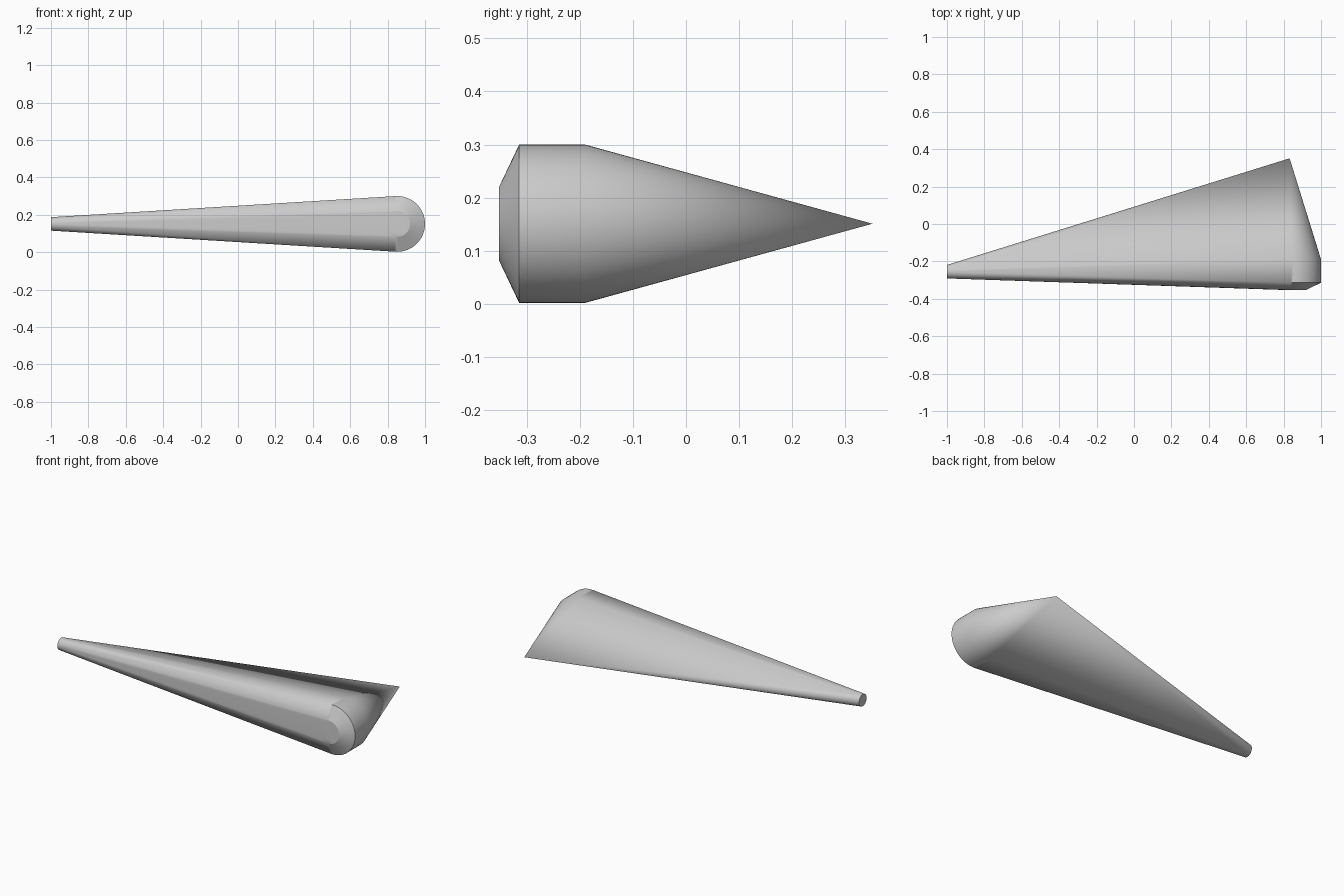
import bpy
import bmesh
import math

cube = bpy.data.objects.get("Cube")
if cube:
    bpy.data.objects.remove(cube, do_unlink=True)

MID_Z = 0.151
HEAD_X = 0.851

mat = bpy.data.materials.new("plain grey")
mat.use_nodes = True
grey = (0.6, 0.6, 0.6, 1)
mat.diffuse_color = grey
mat.node_tree.nodes["Principled BSDF"].inputs["Base Color"].default_value = grey

bm = bmesh.new()


def ring(center, radius, axis, count=64):
    """Circle of points around the x or y axis."""
    cx, cy, cz = center
    for i in range(count):
        a = 2 * math.pi * i / count
        u, v = radius * math.cos(a), radius * math.sin(a)
        offset = (0, u) if axis == "x" else (u, 0)
        bm.verts.new((cx + offset[0], cy + offset[1], cz + v))


# Narrow round end
ring((-1, -0.255, MID_Z), 0.036, "x")

# Broad round end: chamfered front, straight rim
for y, radius in ((-0.352, 0.069), (-0.314, 0.149), (-0.19, 0.149)):
    ring((HEAD_X, y, MID_Z), radius, "y")

# Pointed rear tip
bm.verts.new((0.832, 0.351, MID_Z))

# Skin stretched tightly over the ends
hull = bmesh.ops.convex_hull(bm, input=bm.verts)
loose = {g for g in hull["geom_interior"] + hull["geom_unused"]
         if isinstance(g, bmesh.types.BMVert)}
bmesh.ops.delete(bm, geom=list(loose), context="VERTS")
bmesh.ops.dissolve_limit(bm, angle_limit=math.radians(0.3),
                         verts=bm.verts, edges=bm.edges)
bmesh.ops.recalc_face_normals(bm, faces=bm.faces)

mesh = bpy.data.meshes.new("tapered_wedge")
bm.to_mesh(mesh)
bm.free()
mesh.materials.append(mat)
wedge = bpy.data.objects.new("tapered_wedge", mesh)
bpy.context.collection.objects.link(wedge)

bpy.ops.object.select_all(action="DESELECT")
wedge.select_set(True)
bpy.context.view_layer.objects.active = wedge
bpy.ops.object.shade_smooth_by_angle(angle=math.radians(20))
